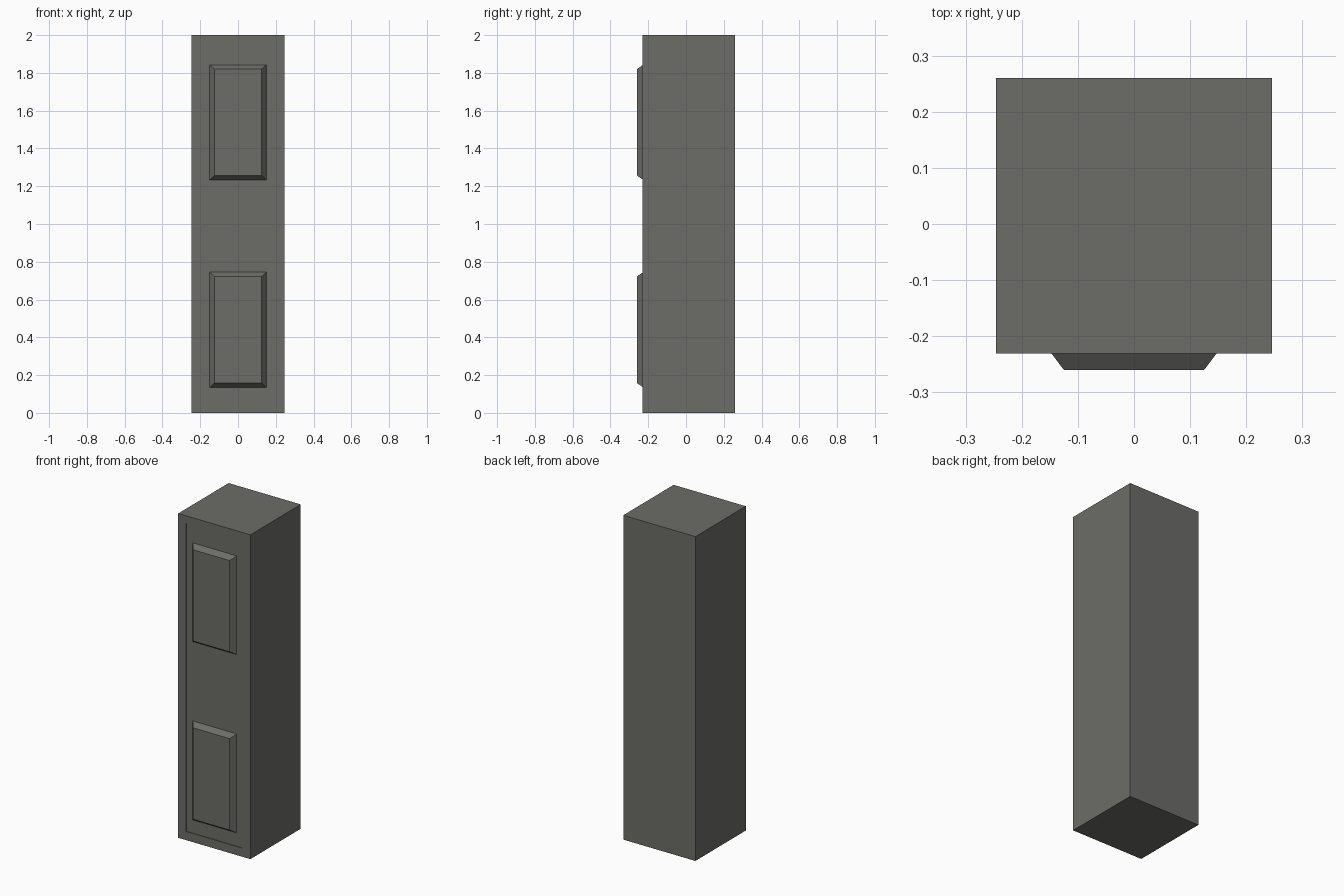
import bpy, bmesh

if "Cube" in bpy.data.objects:
    bpy.data.objects.remove(bpy.data.objects["Cube"])

grey = bpy.data.materials.new("dark_grey")
grey.diffuse_color = (0.15, 0.15, 0.14, 1)
grey.use_nodes = True
grey.node_tree.nodes["Principled BSDF"].inputs["Base Color"].default_value = grey.diffuse_color

W, H = 0.246, 2.0               # half width, height
FRONT, BACK = -0.231, 0.26
RECESS = 0.004                  # door sits slightly behind its frame


def finish(name, bm):
    bmesh.ops.recalc_face_normals(bm, faces=bm.faces)
    mesh = bpy.data.meshes.new(name)
    bm.to_mesh(mesh)
    bm.free()
    mesh.materials.append(grey)
    obj = bpy.data.objects.new(name, mesh)
    bpy.context.collection.objects.link(obj)
    return obj


def rect(bm, hw, z0, z1, y):
    return [bm.verts.new(p) for p in
            ((-hw, y, z0), (hw, y, z0), (hw, y, z1), (-hw, y, z1))]


def bridge(bm, a, b):
    for i in range(4):
        j = (i + 1) % 4
        bm.faces.new((a[i], a[j], b[j], b[i]))


# Cabinet body with a shallow recessed door in the front
bm = bmesh.new()
rings = [rect(bm, W, 0, H, BACK), rect(bm, W, 0, H, FRONT),
         rect(bm, 0.193, 0.053, 1.953, FRONT),
         rect(bm, 0.193, 0.053, 1.953, FRONT + RECESS)]
for a, b in zip(rings, rings[1:]):
    bridge(bm, a, b)
bm.faces.new(rings[0])
bm.faces.new(rings[-1])
finish("cabinet_body", bm)

# Raised door panels with bevelled borders
for name, z0, z1 in (("lower_panel", 0.135, 0.745), ("upper_panel", 1.234, 1.843)):
    bm = bmesh.new()
    base = rect(bm, 0.15, z0, z1, FRONT + RECESS)
    face = rect(bm, 0.125, z0 + 0.023, z1 - 0.023, -0.26)
    bridge(bm, base, face)
    bm.faces.new(base)
    bm.faces.new(face)
    finish(name, bm)
